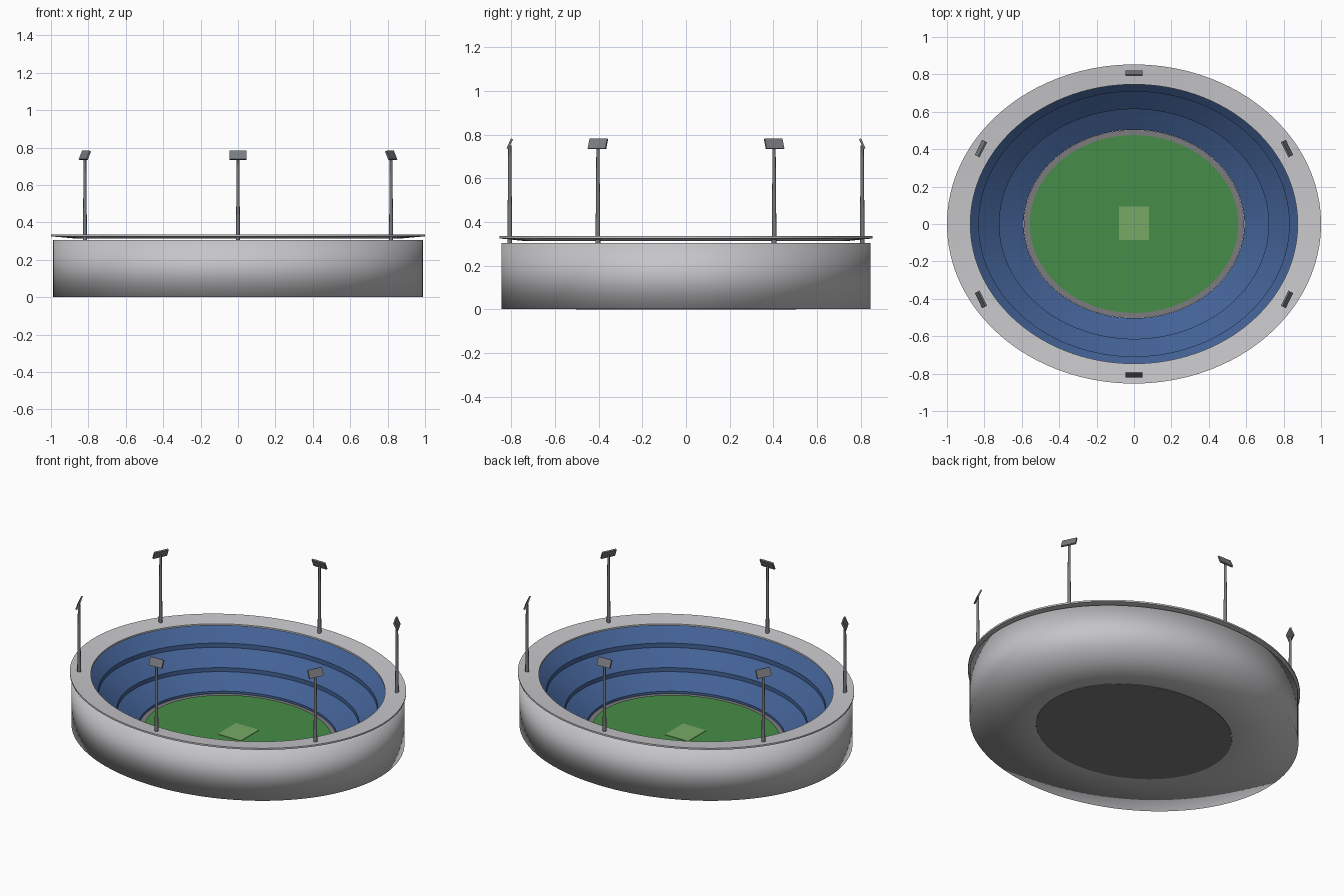
import bpy, bmesh, math
from mathutils import Matrix, Vector

if "Cube" in bpy.data.objects:
    bpy.data.objects.remove(bpy.data.objects["Cube"])

RATIO = 0.853   # oval: y radius / x radius
SEG = 128


def mat(name, rgb):
    m = bpy.data.materials.new(name)
    m.diffuse_color = (*rgb, 1)
    m.use_nodes = True
    m.node_tree.nodes["Principled BSDF"].inputs["Base Color"].default_value = m.diffuse_color
    return m


CONCRETE = mat("light concrete", (0.56, 0.56, 0.58))
ROOF = mat("roof grey", (0.58, 0.58, 0.60))
SEATS = mat("seat blue", (0.055, 0.12, 0.30))
TRACK = mat("track grey", (0.20, 0.20, 0.21))
GRASS = mat("grass green", (0.062, 0.27, 0.065))
PITCH = mat("pale pitch green", (0.18, 0.40, 0.13))
STEEL = mat("dark steel", (0.19, 0.20, 0.215))


def finish(bm, name, material, angle=None):
    me = bpy.data.meshes.new(name)
    bm.to_mesh(me)
    bm.free()
    ob = bpy.data.objects.new(name, me)
    bpy.context.collection.objects.link(ob)
    me.materials.append(material)
    if angle is not None:
        bpy.ops.object.select_all(action='DESELECT')
        ob.select_set(True)
        bpy.context.view_layer.objects.active = ob
        bpy.ops.object.shade_smooth_by_angle(angle=math.radians(angle))
    return ob


def oval(name, profile, material, closed=False, angle=30):
    """Sweep an (r, z) profile round the oval; profile runs so that normals face out."""
    bm = bmesh.new()
    rings = []
    for r, z in profile:
        rings.append([bm.verts.new((r * math.cos(a), r * RATIO * math.sin(a), z))
                      for a in (2 * math.pi * i / SEG for i in range(SEG))])
    pairs = list(zip(rings, rings[1:]))
    if closed:
        pairs.append((rings[-1], rings[0]))
    for a, b in pairs:
        for i in range(SEG):
            j = (i + 1) % SEG
            bm.faces.new((a[i], a[j], b[j], b[i]))
    if not closed and len(rings) == 2:      # solid disc: cap both ends
        bm.faces.new(rings[0][::-1])
        bm.faces.new(rings[1])
    return finish(bm, name, material, angle)


# Outer shell: underside, wall and rim, softly shaded across the bottom edge
oval("outer_shell", [(0.59, 0.002), (0.99, 0.002), (0.99, 0.305), (0.93, 0.305)],
     CONCRETE, angle=180)

# Three seating tiers with small risers
oval("seating_bowl", [(0.93, 0.305), (0.83, 0.222), (0.83, 0.195), (0.72, 0.115),
                      (0.72, 0.09), (0.59, 0.022), (0.59, 0.002)][::1], SEATS, angle=25)

# Thin roof ring sloping inwards
oval("roof_ring", [(0.875, 0.314), (1.0, 0.325), (1.0, 0.335), (0.875, 0.324)],
     ROOF, closed=True)

# Playing area
oval("track", [(0.589, 0.0), (0.589, 0.008)], TRACK)
oval("grass_field", [(0.557, 0.004), (0.557, 0.012)], GRASS)
bm = bmesh.new()
bmesh.ops.create_cube(bm, size=1, matrix=Matrix.Translation((0, 0.004, 0.0125))
                      @ Matrix.Diagonal((0.16, 0.18, 0.005, 1)))
finish(bm, "centre_pitch", PITCH)

# Six floodlights: tapered mast and a lamp panel leaning towards the field
for k in range(6):
    t = math.radians(30 + 60 * k)
    x, y = 0.945 * math.cos(t), 0.945 * RATIO * math.sin(t)
    bm = bmesh.new()
    bmesh.ops.create_cone(bm, cap_ends=True, segments=12, radius1=0.011, radius2=0.007,
                          depth=0.45, matrix=Matrix.Translation((x, y, 0.525)))
    finish(bm, f"floodlight_mast_{k + 1}", STEEL, 30)
    bm = bmesh.new()
    face = math.atan2(y, x) + math.pi / 2
    bmesh.ops.create_cube(bm, size=1, matrix=Matrix.Translation((x, y, 0.758))
                          @ Matrix.Rotation(face, 4, 'Z') @ Matrix.Rotation(math.radians(-24), 4, 'X')
                          @ Matrix.Diagonal((0.09, 0.010, 0.05, 1)))
    finish(bm, f"floodlight_panel_{k + 1}", STEEL)
